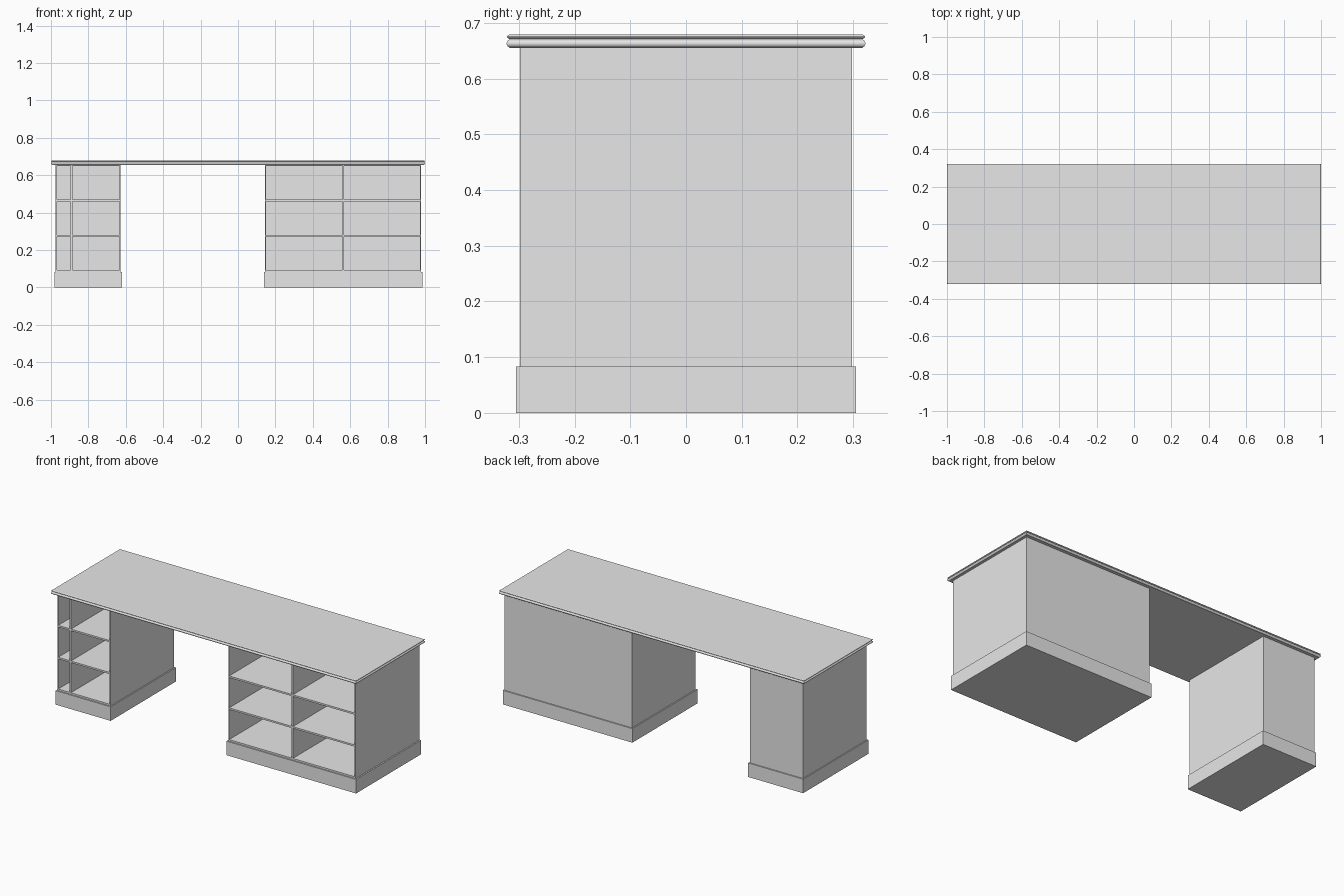
import bpy
import bmesh

cube = bpy.data.objects.get("Cube")
if cube:
    bpy.data.objects.remove(cube, do_unlink=True)

# One plain grey finish
grey = bpy.data.materials.new("plain grey")
grey.use_nodes = True
COLOUR = (0.8, 0.8, 0.8, 1)
grey.diffuse_color = COLOUR
grey.node_tree.nodes["Principled BSDF"].inputs["Base Color"].default_value = COLOUR


def finish(name, bm):
    bmesh.ops.recalc_face_normals(bm, faces=bm.faces)
    mesh = bpy.data.meshes.new(name)
    bm.to_mesh(mesh)
    bm.free()
    mesh.materials.append(grey)
    obj = bpy.data.objects.new(name, mesh)
    bpy.context.collection.objects.link(obj)
    return obj


def slab(name, x0, x1, y0, y1, profile):
    """Stack of rectangles: each profile point is (inset, z)."""
    bm = bmesh.new()
    rings = []
    for inset, z in profile:
        a, b, c, d = x0 + inset, x1 - inset, y0 + inset, y1 - inset
        rings.append([bm.verts.new((x, y, z))
                      for x, y in ((a, c), (b, c), (b, d), (a, d))])
    for low, high in zip(rings, rings[1:]):
        for i in range(4):
            j = (i + 1) % 4
            bm.faces.new((low[i], low[j], high[j], high[i]))
    bm.faces.new(rings[0][::-1])
    bm.faces.new(rings[-1])
    return finish(name, bm)


def box(name, x0, x1, y0, y1, z0, z1):
    return slab(name, x0, x1, y0, y1, [(0, z0), (0, z1)])


def rounded(z0, z1, depth):
    """Moulded edge: half-round approximated by four facets."""
    h = z1 - z0
    return [(depth, z0), (depth * 0.3, z0 + h * 0.2), (0, z0 + h * 0.4),
            (0, z0 + h * 0.6), (depth * 0.3, z0 + h * 0.8), (depth, z1)]


BASE_TOP, BODY_TOP = 0.083, 0.655
FRONT, BACK = -0.298, 0.298
SIDE, BOARD = 0.006, 0.010


def cabinet(side, x0, x1, divider_x, base_x0, base_x1):
    # Plinth
    box(side + "_plinth", base_x0, base_x1, -0.305, 0.305, 0, BASE_TOP)
    # Carcass
    box(side + "_outer_panel", x0, x0 + SIDE, FRONT, BACK, BASE_TOP, BODY_TOP)
    box(side + "_inner_panel", x1 - SIDE, x1, FRONT, BACK, BASE_TOP, BODY_TOP)
    a, b = x0 + SIDE, x1 - SIDE
    inner_back = BACK - SIDE
    box(side + "_back_panel", a, b, inner_back, BACK, BASE_TOP, BODY_TOP)
    box(side + "_top_panel", a, b, FRONT, inner_back, BODY_TOP - SIDE, BODY_TOP)
    # Shelves
    for i, z in enumerate((BASE_TOP, 0.271, 0.46)):
        box(f"{side}_shelf_{i + 1}", a, b, FRONT, inner_back, z, z + BOARD)
    # Upright divider, one length per bay
    for i, (z0, z1) in enumerate(((0.093, 0.271), (0.281, 0.46), (0.47, 0.649))):
        box(f"{side}_divider_{i + 1}", divider_x - BOARD / 2,
            divider_x + BOARD / 2, FRONT, inner_back, z0, z1)


cabinet("right", -0.975, -0.628, -0.891, -0.981, -0.621)
cabinet("left", 0.145, 0.979, 0.563, 0.138, 0.987)

# Worktop: thick moulded board with a thinner one on top
slab("worktop_lower", -1, 1, -0.322, 0.322, rounded(BODY_TOP, 0.671, 0.006))
slab("worktop_upper", -0.999, 0.999, -0.321, 0.321, rounded(0.671, 0.679, 0.004))
